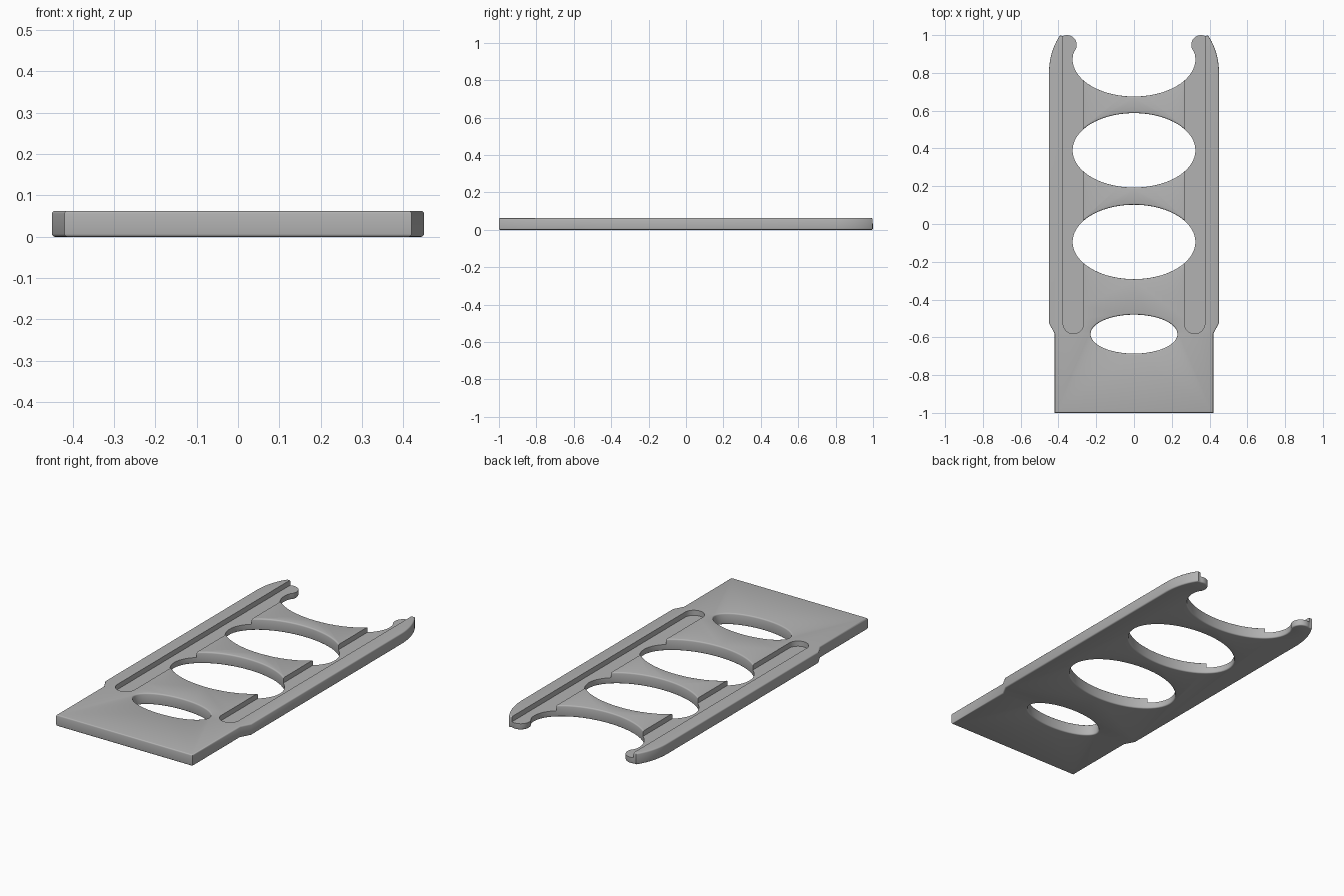
import bpy, bmesh, math
from mathutils import Vector

cube = bpy.data.objects.get("Cube")
if cube:
    bpy.data.objects.remove(cube, do_unlink=True)

THICK = 0.063
ROUND = 0.007
FLOOR = 0.034

grey = bpy.data.materials.new("plain grey")
grey.use_nodes = True
colour = (0.45, 0.45, 0.45, 1)
grey.diffuse_color = colour
grey.node_tree.nodes["Principled BSDF"].inputs["Base Color"].default_value = colour


def arc(cx, cy, rx, ry, start, end, steps):
    """Points along an elliptical arc, angles in degrees."""
    angles = [math.radians(start + (end - start) * i / steps) for i in range(steps + 1)]
    return [(cx + rx * math.cos(a), cy + ry * math.sin(a)) for a in angles]


def slab(name, loops, bottom, top, rounding):
    """Filled flat outline with holes, given thickness and rounded rims."""
    curve = bpy.data.curves.new(name, 'CURVE')
    curve.dimensions = '2D'
    curve.fill_mode = 'BOTH'
    curve.extrude = (top - bottom) / 2 - rounding
    curve.bevel_depth = rounding
    curve.bevel_resolution = 2
    curve.offset = -rounding
    for loop in loops:
        spline = curve.splines.new('POLY')
        spline.points.add(len(loop) - 1)
        for point, (x, y) in zip(spline.points, loop):
            point.co = (x, y, 0, 1)
        spline.use_cyclic_u = True
    temp = bpy.data.objects.new(name + " outline", curve)
    bpy.context.collection.objects.link(temp)
    bpy.context.view_layer.update()
    graph = bpy.context.evaluated_depsgraph_get()
    mesh = bpy.data.meshes.new_from_object(temp.evaluated_get(graph))
    bpy.data.objects.remove(temp, do_unlink=True)
    bm = bmesh.new()
    bm.from_mesh(mesh)
    bmesh.ops.remove_doubles(bm, verts=bm.verts, dist=0.0002)
    bmesh.ops.translate(bm, verts=bm.verts, vec=Vector((0, 0, (top + bottom) / 2)))
    bmesh.ops.recalc_face_normals(bm, faces=bm.faces)
    bm.to_mesh(mesh)
    bm.free()
    mesh.materials.clear()
    mesh.materials.append(grey)
    obj = bpy.data.objects.new(name, mesh)
    bpy.context.collection.objects.link(obj)
    return obj


# Half outline: stepped tail, straight side, curved shoulder, round tip, neck
half = [(0.42, -1), (0.42, -0.58), (0.45, -0.525)]
half += arc(0.25, 0.80, 0.20, 0.28, 0, 45, 10)
half += arc(0.355, 0.948, 0.052, 0.052, 65, 205, 14)
half += [(0.317, 0.912), (0.323, 0.895)]
half += arc(0, 0.872, 0.325, 0.197, 0, -90, 24)
outline = half + [(-x, y) for x, y in reversed(half[:-1])]

# Oval windows through the plate
windows = [arc(0, cy, rx, ry, 0, 360, 72)[:-1]
           for cy, rx, ry in [(0.39, 0.325, 0.197), (-0.095, 0.325, 0.197),
                              (-0.583, 0.23, 0.103)]]
plate = slab("slotted_plate", [outline] + windows, 0, THICK, ROUND)

# Long round-ended channels, open at the tips
for side, label in ((1, "left"), (-1, "right")):
    channel = arc(side * 0.321, -0.527, 0.054, 0.054, 180, 360, 24)
    channel += [(side * 0.321 + 0.054, 1.1), (side * 0.321 - 0.054, 1.1)]
    cutter = slab(label + "_channel_cutter", [channel], FLOOR, 0.2, 0)
    cutter.hide_render = True
    cutter.hide_set(True)
    cut = plate.modifiers.new(label + " channel", 'BOOLEAN')
    cut.operation = 'DIFFERENCE'
    cut.solver = 'EXACT'
    cut.object = cutter

# Bake the cuts and shade the curved walls smoothly
bpy.context.view_layer.update()
graph = bpy.context.evaluated_depsgraph_get()
baked = bpy.data.meshes.new_from_object(plate.evaluated_get(graph))
plate.modifiers.clear()
plate.data = baked
for obj in [o for o in bpy.data.objects if o.name.endswith("channel_cutter")]:
    bpy.data.objects.remove(obj, do_unlink=True)
bpy.ops.object.select_all(action='DESELECT')
plate.select_set(True)
bpy.context.view_layer.objects.active = plate
bpy.ops.object.shade_smooth_by_angle(angle=math.radians(35))
